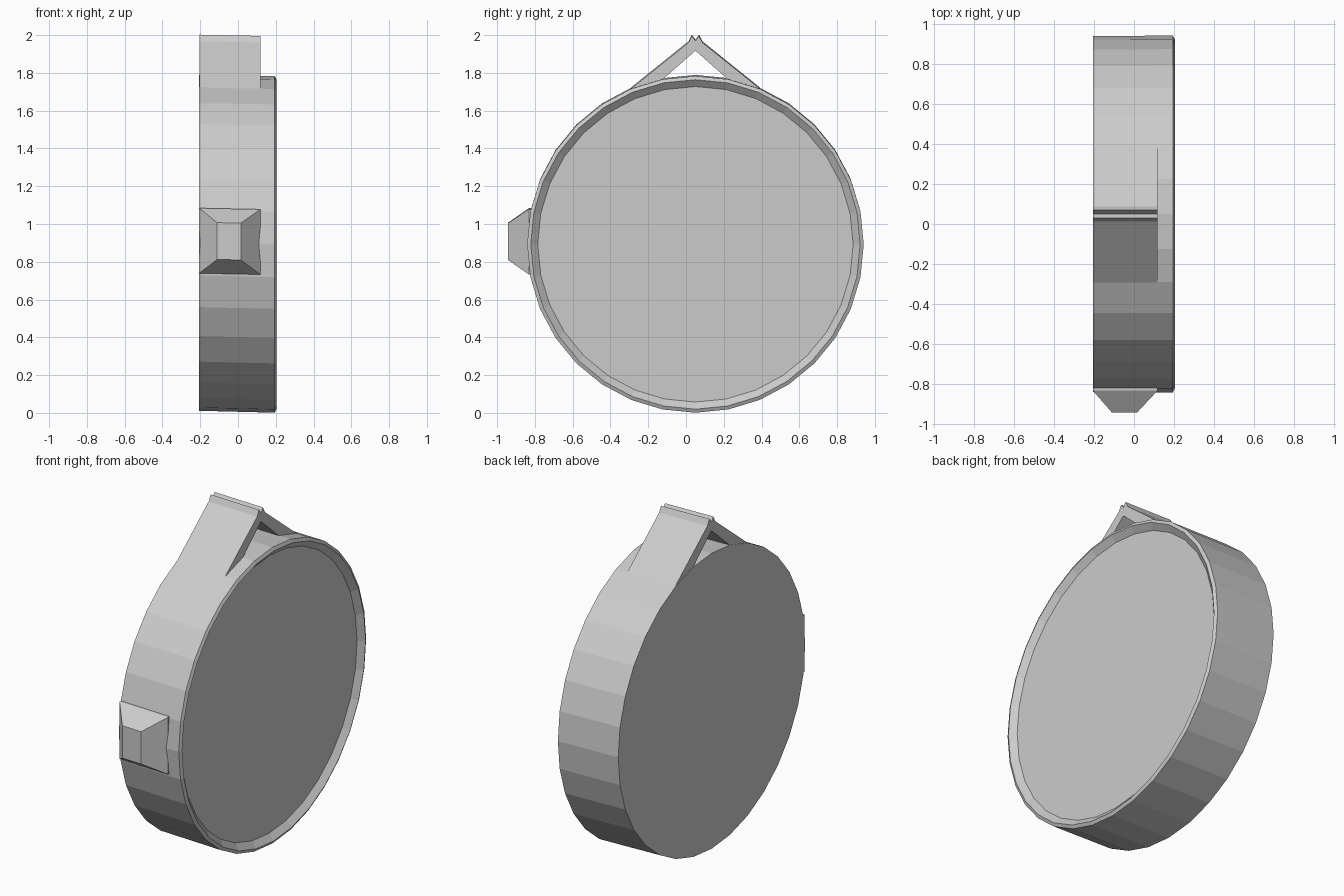
import bpy, bmesh, math

if "Cube" in bpy.data.objects:
    bpy.data.objects.remove(bpy.data.objects["Cube"])

CY, CZ, SIDES = 0.05, 0.896, 32


def finish(bm, name):
    # The whole model leans slightly: it sinks towards +x
    for v in bm.verts:
        v.co.z -= 0.02 * v.co.x
    bmesh.ops.recalc_face_normals(bm, faces=bm.faces)
    me = bpy.data.meshes.new(name)
    bm.to_mesh(me)
    bm.free()
    ob = bpy.data.objects.new(name, me)
    bpy.context.collection.objects.link(ob)
    return ob


# Round body: flat back, bevelled rim and shallow dish on the +x side
bm = bmesh.new()
rings = []
for x, r in [(-0.206, 0.889), (0.194, 0.891), (0.204, 0.872), (0.173, 0.835)]:
    rings.append([bm.verts.new((x, CY + r * math.sin(2 * math.pi * i / SIDES),
                                CZ + r * math.cos(2 * math.pi * i / SIDES)))
                  for i in range(SIDES)])
for a, b in zip(rings, rings[1:]):
    for i in range(SIDES):
        j = (i + 1) % SIDES
        bm.faces.new((a[i], a[j], b[j], b[i]))
bm.faces.new(rings[0])
bm.faces.new(rings[-1])
finish(bm, "round_body")

# Peaked hanger: tent-shaped profile with a notched tip, extruded along x
half = [(0.342, 1.718), (0.037, 1.963), (0.019, 1.998)]
outer = half + [(0, 1.972)] + [(-y, z) for y, z in reversed(half)]
inner = [(-0.172, 1.768), (0, 1.92), (0.172, 1.768)]
bm = bmesh.new()
face = bm.faces.new([bm.verts.new((-0.204, CY + y, z)) for y, z in outer + inner])
ext = bmesh.ops.extrude_face_region(bm, geom=[face], use_keep_orig=True)
for v in ext["geom"]:
    if isinstance(v, bmesh.types.BMVert):
        v.co.x = 0.118
finish(bm, "peaked_hanger")

# Front knob: tapered block on the band
bm = bmesh.new()
loops = []
for y, x0, x1, z0, z1 in [(-0.80, -0.206, 0.118, 0.735, 1.08),
                          (-0.832, -0.206, 0.118, 0.735, 1.08),
                          (-0.942, -0.11, 0.015, 0.81, 1.005)]:
    loops.append([bm.verts.new(p) for p in
                  ((x0, y, z0), (x1, y, z0), (x1, y, z1), (x0, y, z1))])
for a, b in zip(loops, loops[1:]):
    for i in range(4):
        j = (i + 1) % 4
        bm.faces.new((a[i], a[j], b[j], b[i]))
bm.faces.new(loops[0])
bm.faces.new(loops[-1])
finish(bm, "front_knob")
